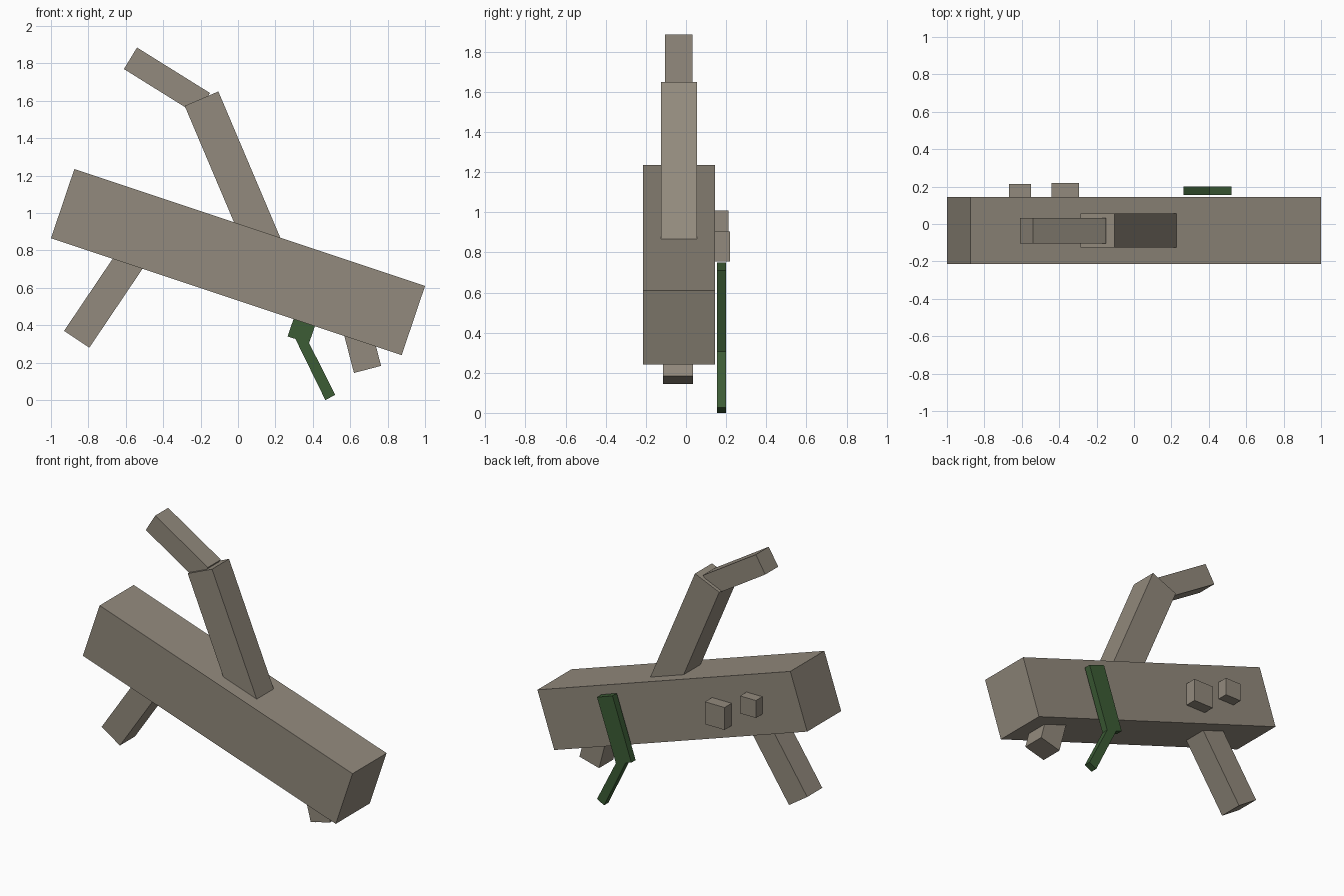
import bpy
import bmesh

if "Cube" in bpy.data.objects:
    bpy.data.objects.remove(bpy.data.objects["Cube"])


def material(name, rgb):
    m = bpy.data.materials.new(name)
    m.diffuse_color = (*rgb, 1)
    m.use_nodes = True
    m.node_tree.nodes["Principled BSDF"].inputs["Base Color"].default_value = m.diffuse_color
    return m


BARK = material("grey_brown_bark", (0.29, 0.255, 0.205))
GREEN = material("dark_green", (0.045, 0.107, 0.036))


def slab(name, outline, y0, y1, mat):
    """Extrude an outline drawn in the xz plane from y0 to y1."""
    bm = bmesh.new()
    face = bm.faces.new([bm.verts.new((x, y0, z)) for x, z in outline])
    out = bmesh.ops.extrude_face_region(bm, geom=[face])
    moved = [v for v in out["geom"] if isinstance(v, bmesh.types.BMVert)]
    bmesh.ops.translate(bm, verts=moved, vec=(0, y1 - y0, 0))
    bmesh.ops.recalc_face_normals(bm, faces=bm.faces[:])
    mesh = bpy.data.meshes.new(name)
    bm.to_mesh(mesh)
    bm.free()
    mesh.materials.append(mat)
    obj = bpy.data.objects.new(name, mesh)
    bpy.context.collection.objects.link(obj)
    return obj


def beam(name, a, b, along, y0, y1, mat=BARK):
    """Square-ended beam: end edge a-b, swept by the vector along."""
    c, d = [(p[0] + along[0], p[1] + along[1]) for p in (b, a)]
    return slab(name, [a, b, c, d], y0, y1, mat)


# Tilted main log
beam("log", (-1, 0.865), (-0.875, 1.235), (1.875, -0.625), -0.215, 0.145)

# Upper branch and its bent twig
beam("upper_branch", (-0.285, 1.573), (-0.105, 1.65), (0.36, -0.85), -0.125, 0.055)
beam("upper_twig", (-0.61, 1.77), (-0.54, 1.885), (0.39, -0.243), -0.105, 0.032)

# Lower branch stubs, sunk into the log
beam("lower_left_branch", (-0.93, 0.37), (-0.795, 0.28), (0.31, 0.46), -0.115, 0.045)
beam("lower_right_branch", (0.62, 0.145), (0.765, 0.183), (-0.065, 0.25), -0.115, 0.035)

# Small knots on the back of the log
beam("large_knot", (-0.44, 0.755), (-0.295, 0.755), (0, 0.15), 0.12, 0.22)
beam("small_knot", (-0.667, 0.893), (-0.55, 0.893), (0, 0.117), 0.12, 0.213)

# Bent green stem on the back of the log
slab("green_stem", [(0.265, 0.34), (0.307, 0.327), (0.467, 0.0), (0.52, 0.028),
                    (0.38, 0.305), (0.52, 0.71), (0.405, 0.75)], 0.155, 0.2, GREEN)
